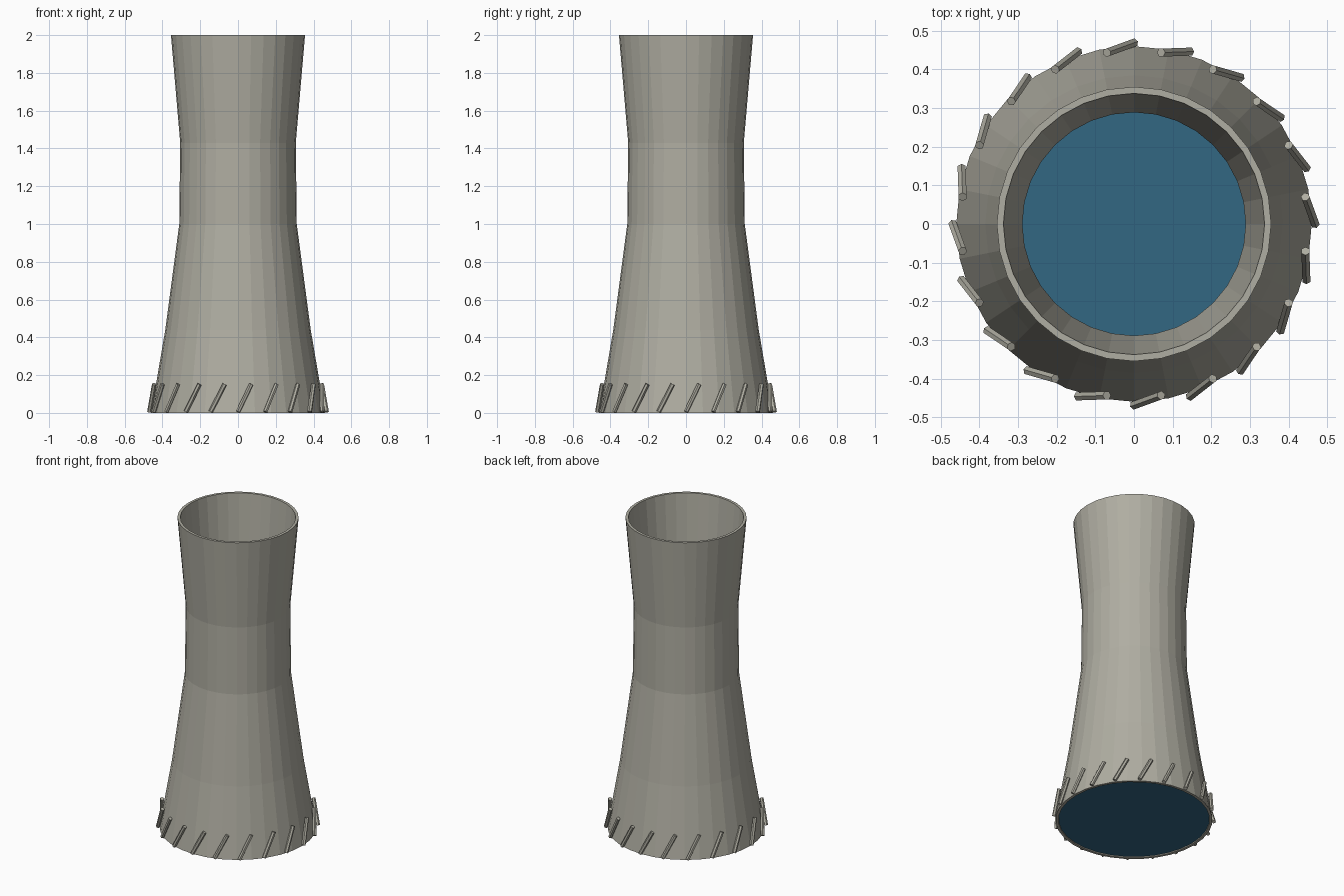
import bpy, bmesh, math
from mathutils import Vector

if "Cube" in bpy.data.objects:
    bpy.data.objects.remove(bpy.data.objects["Cube"])

SIDES = 32
PILLARS = 20


def material(name, rgb):
    m = bpy.data.materials.new(name)
    m.diffuse_color = (*rgb, 1)
    m.use_nodes = True
    m.node_tree.nodes["Principled BSDF"].inputs["Base Color"].default_value = m.diffuse_color
    return m


concrete = material("concrete", (0.43, 0.42, 0.36))
water = material("water blue", (0.032, 0.135, 0.225))


def make_object(name, bm, mat):
    bmesh.ops.recalc_face_normals(bm, faces=bm.faces)
    me = bpy.data.meshes.new(name)
    bm.to_mesh(me)
    bm.free()
    me.materials.append(mat)
    ob = bpy.data.objects.new(name, me)
    bpy.context.collection.objects.link(ob)
    return ob


# Tower shell: outer profile up, inner profile back down, closed into a loop
outer = [(0.46, 0.0), (0.385, 0.44), (0.311, 1.0), (0.306, 1.43), (0.355, 2.0)]
profile = outer + [(r - 0.017, z) for r, z in reversed(outer)]
bm = bmesh.new()
rings = []
for r, z in profile:
    rings.append([bm.verts.new((r * math.cos(2 * math.pi * i / SIDES),
                                r * math.sin(2 * math.pi * i / SIDES), z))
                  for i in range(SIDES)])
for k, a in enumerate(rings):
    b = rings[(k + 1) % len(rings)]
    for i in range(SIDES):
        j = (i + 1) % SIDES
        bm.faces.new((a[i], a[j], b[j], b[i]))
make_object("tower_shell", bm, concrete)

# Water basin closing the bottom
bm = bmesh.new()
bmesh.ops.create_circle(bm, cap_ends=True, segments=SIDES, radius=0.446)
basin = make_object("water_basin", bm, water)
basin.location.z = 0.006

# Ring of slanted hexagonal pillars around the foot
bm = bmesh.new()
for i in range(PILLARS):
    a = 2 * math.pi * i / PILLARS
    b = a + math.radians(9)
    foot = Vector((0.469 * math.cos(a), 0.469 * math.sin(a), 0.006))
    head = Vector((0.449 * math.cos(b), 0.449 * math.sin(b), 0.152))
    axis = head - foot
    mat = axis.to_track_quat('Z', 'Y').to_matrix().to_4x4()
    mat.translation = (foot + head) / 2
    bmesh.ops.create_cone(bm, cap_ends=True, segments=6, radius1=0.012,
                          radius2=0.012, depth=axis.length, matrix=mat)
make_object("slanted_pillars", bm, concrete)
